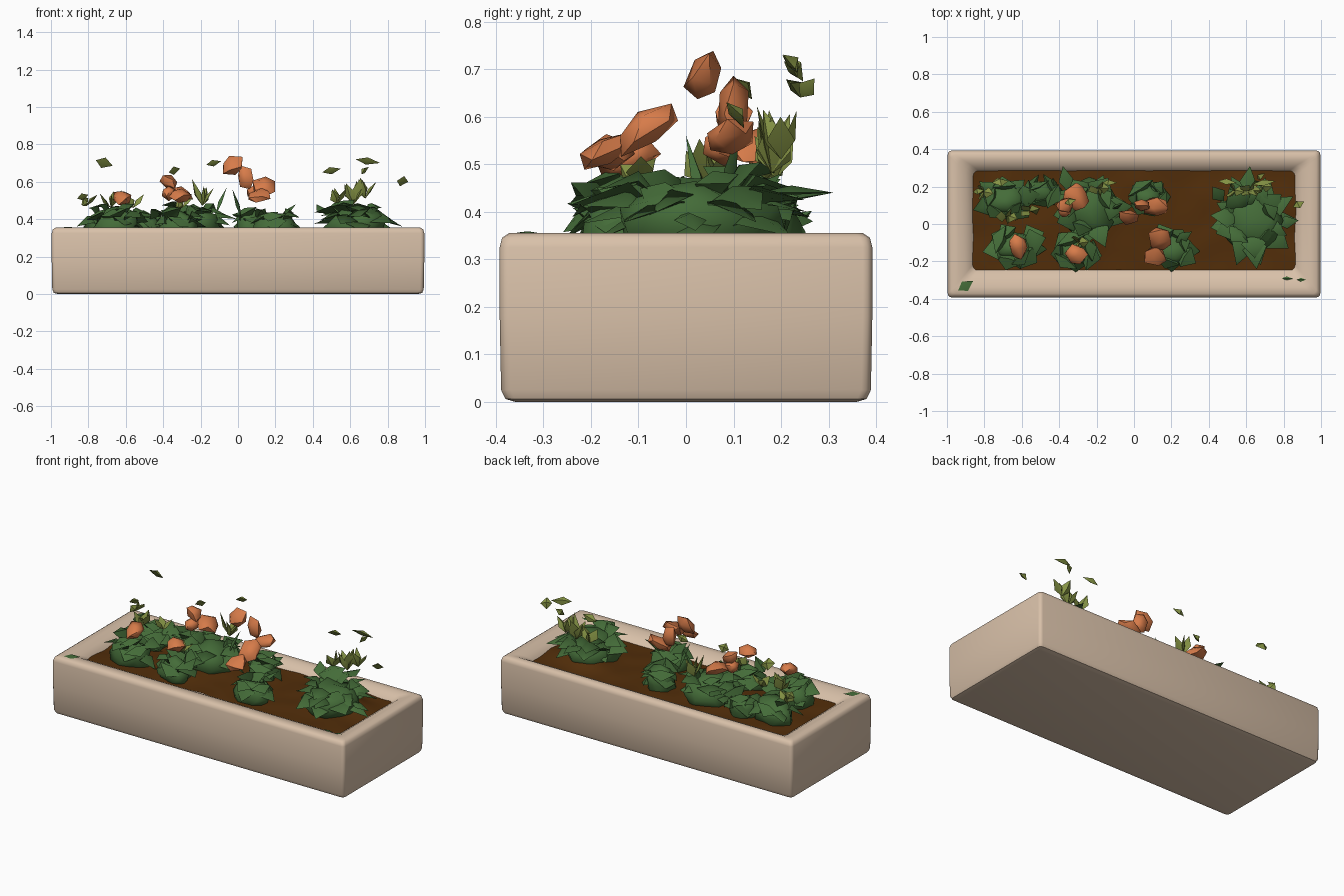
import bpy, bmesh, math, random
from mathutils import Vector, Matrix, noise

random.seed(11)


def material(name, rgb):
    m = bpy.data.materials.new(name)
    m.diffuse_color = (*rgb, 1)
    return m


STONE = material("beige stone", (0.69, 0.53, 0.395))
SOIL = material("brown soil", (0.085, 0.027, 0.003))
GREEN = material("leaf green", (0.058, 0.150, 0.040))
ORANGE = material("orange petal", (0.68, 0.20, 0.068))
OLIVE = material("olive sprig", (0.24, 0.30, 0.060))
GROUND = 0.312  # soil level


def finish(bm, name, mat, angle=40):
    bmesh.ops.recalc_face_normals(bm, faces=bm.faces[:])
    me = bpy.data.meshes.new(name)
    bm.to_mesh(me)
    bm.free()
    me.materials.append(mat)
    ob = bpy.data.objects.new(name, me)
    bpy.context.collection.objects.link(ob)
    bpy.ops.object.select_all(action='DESELECT')
    ob.select_set(True)
    bpy.context.view_layer.objects.active = ob
    bpy.ops.object.shade_smooth_by_angle(angle=math.radians(angle))
    return ob


def shard(bm, base, tip, width, thick, sag=0.0, roll=0.0):
    """Closed pointed leaf from base to tip, widest just before the middle."""
    base, tip = Vector(base), Vector(tip)
    d = (tip - base).normalized()
    side = d.cross(Vector((0, 0, 1)))
    side = side.normalized() if side.length > 0.05 else Vector((1, 0, 0))
    side = Matrix.Rotation(roll, 3, d) @ side
    up = side.cross(d)
    mid = base.lerp(tip, 0.45) + Vector((0, 0, sag))
    b, t = bm.verts.new(base), bm.verts.new(tip)
    ring = [bm.verts.new(mid + o) for o in
            (side * width / 2, up * thick, -side * width / 2, -up * thick * 0.3)]
    for i in range(4):
        bm.faces.new((b, ring[i], ring[(i + 1) % 4]))
        bm.faces.new((t, ring[(i + 1) % 4], ring[i]))


def blob(bm, loc, size, tilt=(0, 0, 0), sub=1, jitter=0.25):
    """Jagged rounded lump."""
    vs = bmesh.ops.create_icosphere(bm, subdivisions=sub, radius=1)['verts']
    rot = Matrix.Rotation(tilt[2], 3, 'Z') @ Matrix.Rotation(tilt[1], 3, 'Y') @ Matrix.Rotation(tilt[0], 3, 'X')
    for v in vs:
        c = v.co * (1 + random.uniform(-jitter, jitter))
        v.co = Vector(loc) + rot @ Vector((c.x * size[0], c.y * size[1], c.z * size[2]))


# planter: stacked rounded rectangles, outside up and then down the inner slope
def ring(bm, hx, hy, z, r, cy=0.0):
    out = []
    for k, (sx, sy) in enumerate(((1, 1), (-1, 1), (-1, -1), (1, -1))):
        for j in range(4):
            a = math.radians(90 * k + 30 * j)
            out.append(bm.verts.new((sx * (hx - r) + r * math.cos(a),
                                     cy + sy * (hy - r) + r * math.sin(a), z)))
    return out


bm = bmesh.new()
levels = [(0.965, 0.36, 0.0, 0.02, 0), (0.985, 0.38, 0.006, 0.02, 0), (0.993, 0.389, 0.025, 0.02, 0),
          (0.996, 0.392, 0.18, 0.02, 0), (0.996, 0.392, 0.325, 0.02, 0), (0.99, 0.387, 0.345, 0.02, 0),
          (0.975, 0.372, 0.355, 0.02, 0), (0.94, 0.340, 0.354, 0.025, 0.003), (0.90, 0.305, 0.341, 0.03, 0.01),
          (0.865, 0.270, 0.318, 0.03, 0.018), (0.845, 0.25, 0.28, 0.03, 0.02)]
rings = [ring(bm, *l) for l in levels]
for a, b in zip(rings, rings[1:]):
    for i in range(16):
        j = (i + 1) % 16
        bm.faces.new((a[i], a[j], b[j], b[i]))
bm.faces.new(rings[0])
bm.faces.new(rings[-1])
finish(bm, "planter_box", STONE, 45)

# soil: uneven surface with a mound under the right-hand plant
bm = bmesh.new()
bmesh.ops.create_grid(bm, x_segments=60, y_segments=20, size=1)
for v in bm.verts:
    x, y = v.co.x * 0.866, 0.02 + v.co.y * 0.266
    z = GROUND + 0.009 * noise.noise(Vector((x * 7, y * 7, 0)))
    z += 0.07 * math.exp(-((x - 0.62) / 0.13) ** 2 - ((y - 0.11) / 0.09) ** 2)
    z += 0.025 * math.exp(-((x + 0.25) / 0.2) ** 2 - (y / 0.15) ** 2)
    v.co = (x, y, z)
finish(bm, "soil", SOIL, 60)


# leafy plants: low jagged mound with broad pointed leaves arching out of it
def plant(name, x, y, rx, ry, top, leaves):
    bm = bmesh.new()
    h = top - GROUND
    blob(bm, (x, y, GROUND + h * 0.25), (rx * 0.72, ry * 0.72, h * 0.6), sub=2, jitter=0.2)
    for i in range(leaves):
        a = 2 * math.pi * i * 0.381966 + random.uniform(-0.3, 0.3)
        lift = 0.2 + 0.75 * i / leaves
        reach = random.uniform(0.85, 1.12) if lift < 0.75 else random.uniform(0.6, 0.95)
        c, s = math.cos(a), math.sin(a)
        base = (x + c * rx * 0.25, y + s * ry * 0.25, GROUND + h * lift * 0.6)
        tip = (x + c * rx * reach, y + s * ry * reach, GROUND + h * (lift + random.uniform(-0.2, 0.12)))
        shard(bm, base, tip, random.uniform(0.10, 0.17), 0.02, 0.04, random.uniform(-0.4, 0.4))
    finish(bm, name, GREEN, 80)


PLANTS = [(-0.69, 0.13, 0.18, 0.12, 0.47, 11), (-0.64, -0.12, 0.18, 0.12, 0.48, 11),
          (-0.50, 0.17, 0.12, 0.08, 0.45, 7), (-0.24, 0.08, 0.21, 0.20, 0.49, 18),
          (-0.32, -0.15, 0.14, 0.11, 0.46, 9), (0.07, 0.14, 0.12, 0.11, 0.46, 8),
          (0.20, -0.13, 0.16, 0.13, 0.45, 10), (0.63, 0.02, 0.225, 0.24, 0.49, 24)]
for n, p in enumerate(PLANTS):
    plant(f"leafy_plant_{n + 1}", *p)

# stalks and long stray leaves
bm = bmesh.new()
for b, t, w in [((-0.12, 0.08, 0.42), (-0.06, 0.11, 0.57), 0.03), ((0.02, 0.04, 0.4), (-0.03, 0.0, 0.56), 0.03),
                ((0.22, -0.1, 0.4), (0.31, -0.04, 0.48), 0.06), ((0.6, 0.15, 0.44), (0.62, 0.31, 0.44), 0.09),
                ((-0.35, 0.17, 0.42), (-0.38, 0.31, 0.44), 0.08), ((0.76, 0.0, 0.40), (0.88, 0.02, 0.36), 0.07),
                ((0.1, 0.16, 0.4), (0.15, 0.23, 0.42), 0.08), ((0.48, 0.12, 0.42), (0.42, 0.2, 0.48), 0.08)]:
    shard(bm, b, t, w, 0.015)
finish(bm, "stray_leaves", GREEN, 80)

# fallen leaf scraps on the rim
bm = bmesh.new()
shard(bm, (-0.94, -0.355, 0.356), (-0.86, -0.305, 0.353), 0.06, 0.004)
shard(bm, (0.79, -0.29, 0.342), (0.85, -0.292, 0.342), 0.02, 0.004)
shard(bm, (0.87, -0.298, 0.345), (0.92, -0.298, 0.35), 0.02, 0.004)
finish(bm, "leaf_scraps", GREEN)

# flower heads: faceted orange lumps, position / half sizes / tilt
BLOOMS = [((-0.62, -0.12, 0.515), (0.055, 0.07, 0.035), (0.35, 0, 0)),
          ((-0.37, 0.10, 0.60), (0.055, 0.045, 0.04), (0, 0.4, 0)),
          ((-0.31, 0.15, 0.535), (0.075, 0.08, 0.035), (0, 0.2, 0.3)),
          ((-0.37, 0.08, 0.54), (0.045, 0.05, 0.04), (0, 0, 0)),
          ((-0.31, -0.16, 0.525), (0.065, 0.055, 0.037), (0.2, 0.2, 0)),
          ((-0.03, 0.04, 0.685), (0.065, 0.04, 0.06), (-0.3, -0.3, 0)),
          ((0.04, 0.10, 0.62), (0.045, 0.035, 0.065), (0, -0.4, 0)),
          ((0.11, 0.09, 0.555), (0.08, 0.06, 0.035), (0.2, -0.3, 0)),
          ((0.14, -0.08, 0.575), (0.065, 0.08, 0.037), (0.55, -0.2, 0)),
          ((0.11, -0.17, 0.525), (0.07, 0.06, 0.030), (0.4, -0.2, 0))]
for n, (loc, size, tilt) in enumerate(BLOOMS):
    bm = bmesh.new()
    blob(bm, loc, size, tilt, 1, 0.18)
    finish(bm, f"flower_head_{n + 1}", ORANGE, 50)

# olive sprigs: clusters of broad upright leaves
bm = bmesh.new()
for x, y, z, n, h in [(-0.68, 0.04, 0.46, 4, 0.09), (-0.56, 0.07, 0.46, 3, 0.07), (-0.81, 0.17, 0.47, 3, 0.06),
                      (-0.19, 0.19, 0.47, 4, 0.14), (-0.30, -0.10, 0.46, 3, 0.06), (0.53, 0.18, 0.48, 3, 0.11),
                      (0.62, 0.18, 0.48, 5, 0.16), (0.68, 0.20, 0.51, 3, 0.11)]:
    for i in range(n):
        a = 2 * math.pi * i / n + random.uniform(-0.4, 0.4)
        o = Vector((math.cos(a) * 0.06, math.sin(a) * 0.04, h * random.uniform(0.65, 1.05)))
        shard(bm, (x, y, z), Vector((x, y, z)) + o, 0.06, 0.016, 0, a)
finish(bm, "olive_sprigs", OLIVE, 50)

# loose tips floating above the plants
bm = bmesh.new()
for b, t, w in [((-0.76, 0.22, 0.715), (-0.67, 0.23, 0.685), 0.075), ((-0.86, 0.17, 0.51), (-0.80, 0.18, 0.53), 0.05),
                ((-0.37, 0.11, 0.65), (-0.31, 0.13, 0.67), 0.06), ((-0.17, 0.22, 0.69), (-0.09, 0.22, 0.71), 0.045),
                ((0.45, 0.23, 0.65), (0.55, 0.22, 0.67), 0.05), ((0.63, 0.21, 0.72), (0.76, 0.23, 0.70), 0.05),
                ((0.85, 0.09, 0.605), (0.91, 0.12, 0.60), 0.07), ((0.66, 0.24, 0.64), (0.70, 0.27, 0.68), 0.04)]:
    shard(bm, b, t, w, 0.022, 0, -0.9)
finish(bm, "loose_sprig_tips", OLIVE, 40)
